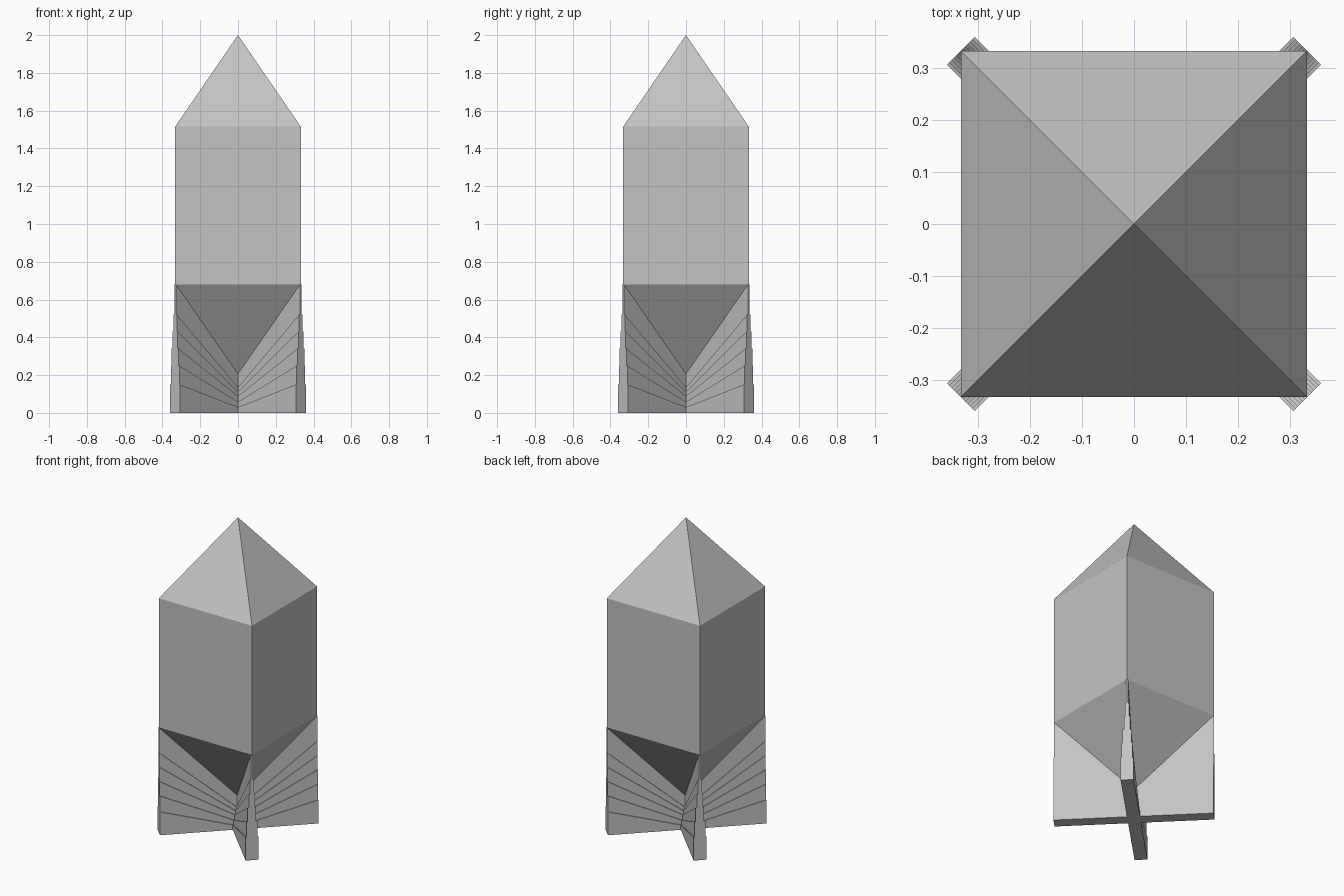
import bpy, bmesh, math
from mathutils import Matrix, Vector

cube = bpy.data.objects.get("Cube")
if cube:
    bpy.data.objects.remove(cube, do_unlink=True)

grey = bpy.data.materials.new("plain grey")
colour = (0.55, 0.55, 0.55, 1)
grey.diffuse_color = colour
grey.use_nodes = True
grey.node_tree.nodes["Principled BSDF"].inputs["Base Color"].default_value = colour

HALF = 0.333                     # half width of the square body
REACH = HALF * math.sqrt(2)      # distance from axis to a body corner
THICK = 0.076                    # fin thickness at the foot


def finish(bm, name):
    bmesh.ops.recalc_face_normals(bm, faces=bm.faces)
    mesh = bpy.data.meshes.new(name)
    bm.to_mesh(mesh)
    bm.free()
    mesh.materials.append(grey)
    obj = bpy.data.objects.new(name, mesh)
    bpy.context.collection.objects.link(obj)
    return obj


# Square body with a pointed nose and a pointed tail
bm = bmesh.new()
corners = [(-HALF, -HALF), (HALF, -HALF), (HALF, HALF), (-HALF, HALF)]
low = [bm.verts.new((x, y, 0.68)) for x, y in corners]
high = [bm.verts.new((x, y, 1.515)) for x, y in corners]
tail = bm.verts.new((0, 0, 0.2))
nose = bm.verts.new((0, 0, 2))
for i in range(4):
    j = (i + 1) % 4
    bm.faces.new((low[i], low[j], high[j], high[i]))
    bm.faces.new((high[i], high[j], nose))
    bm.faces.new((low[j], low[i], tail))
finish(bm, "body")


def band(bm, lower, upper, thickness):
    """Extrude one half of a fin layer between two sloping lines."""
    side = thickness / 2
    profile = [(0, lower[1]), (REACH, lower[0]), (REACH, upper[0]), (0, upper[1])]
    for sign in (-1, 1):
        face = bm.faces.new([bm.verts.new((sign * x, -side, z)) for x, z in profile])
        new = bmesh.ops.extrude_face_region(bm, geom=[face])["geom"]
        verts = [v for v in new if isinstance(v, bmesh.types.BMVert)]
        bmesh.ops.translate(bm, verts=verts, vec=Vector((0, thickness, 0)))


# Crossed fins, thinning upwards in steps: (outer height, centre height)
steps = [(0, 0), (0.15, 0.02), (0.25, 0.045), (0.34, 0.075),
         (0.43, 0.1), (0.52, 0.125), (0.68, 0.2)]
count = len(steps) - 1
for name, angle in (("fin_pair_a", 45), ("fin_pair_b", 135)):
    bm = bmesh.new()
    for k in range(count):
        band(bm, steps[k], steps[k + 1], THICK * (count - k) / count)
    bm.transform(Matrix.Rotation(math.radians(angle), 4, "Z"))
    finish(bm, name)
